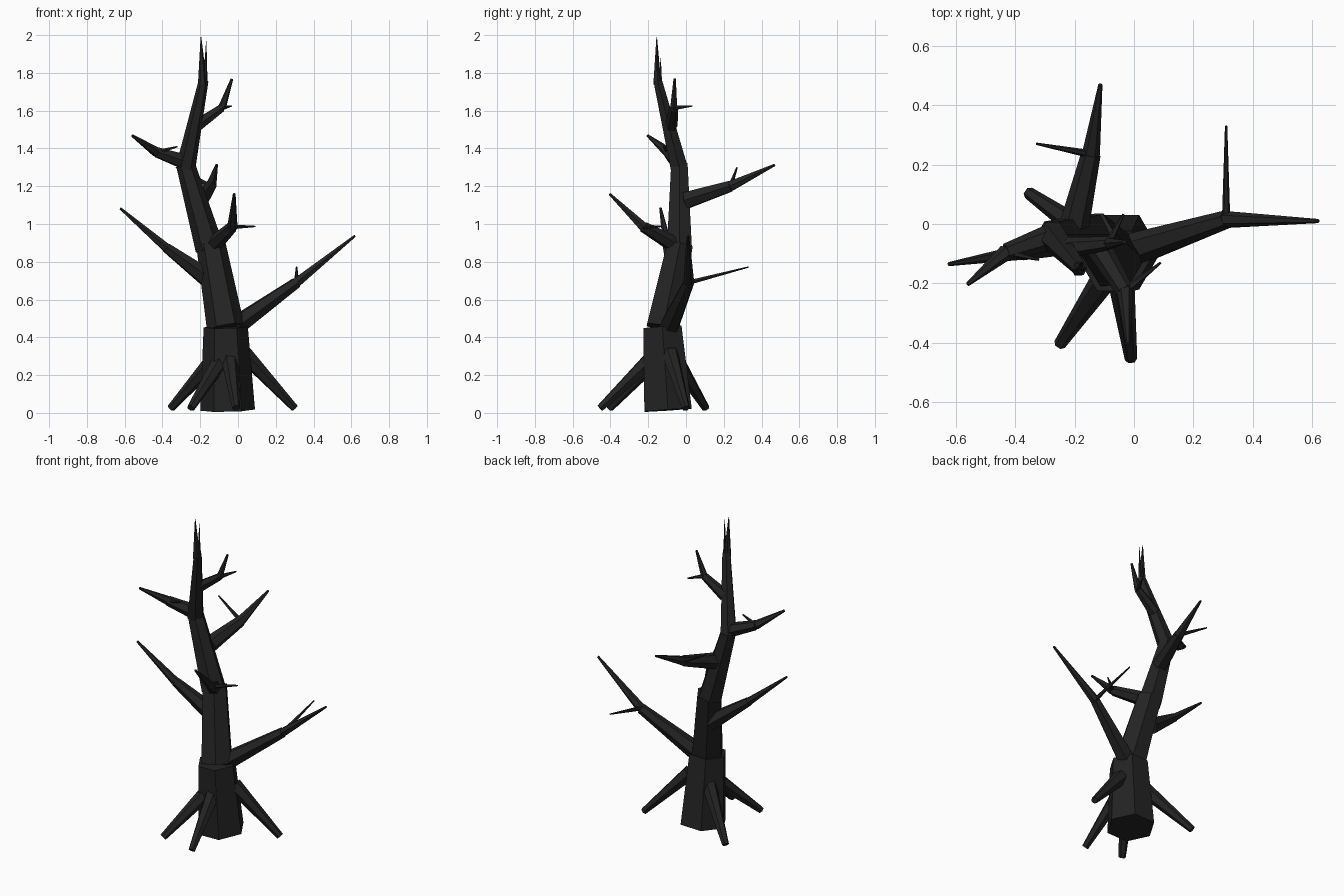
import bpy, bmesh, math
from mathutils import Vector

bark = bpy.data.materials.new("charred bark")
bark.diffuse_color = (0.017, 0.017, 0.017, 1)


def limb(name, a, b, ra, rb, sides=6):
    """Flat-sided tapered cylinder from a to b, ends square to its axis."""
    a, b = Vector(a), Vector(b)
    axis = (b - a).normalized()
    ref = Vector((1, 0, 0)) if abs(axis.z) > 0.9 else axis.cross(Vector((0, 0, 1)))
    u = (ref - axis * ref.dot(axis)).normalized()
    v = axis.cross(u)
    bm = bmesh.new()
    rings = []
    for c, r in ((a, ra), (b, rb)):
        ring = []
        for i in range(sides):
            t = 2 * math.pi * i / sides
            ring.append(bm.verts.new(c + r * (math.cos(t) * u + math.sin(t) * v)))
        rings.append(ring)
    lo, hi = rings
    for i in range(sides):
        j = (i + 1) % sides
        bm.faces.new((lo[i], lo[j], hi[j], hi[i]))
    bm.faces.new(lo[::-1])
    bm.faces.new(hi)
    mesh = bpy.data.meshes.new(name)
    bm.to_mesh(mesh)
    bm.free()
    mesh.materials.append(bark)
    bpy.context.collection.objects.link(bpy.data.objects.new(name, mesh))


def branch(name, start, kink, tip, r0, r1, r2=0.007, twig=None):
    """Two-part branch with an optional thin twig at the kink."""
    limb(name + "_lower", start, kink, r0, r1)
    limb(name + "_upper", kink, tip, r1 * 0.92, r2)
    if twig:
        limb(name + "_twig", kink, twig, 0.014, 0.004)


# Trunk, stacked in leaning sections
limb("trunk_base", (-0.055, -0.095, 0.015), (-0.065, -0.125, 0.455), 0.145, 0.117)
limb("trunk_lower", (-0.065, -0.122, 0.45), (-0.143, -0.032, 0.89), 0.1, 0.078)
limb("trunk_middle", (-0.15, -0.035, 0.87), (-0.278, -0.035, 1.315), 0.076, 0.05)
limb("trunk_upper", (-0.277, -0.037, 1.3), (-0.182, -0.15, 1.76), 0.052, 0.026)

# Splintered top
limb("splinter_main", (-0.188, -0.152, 1.74), (-0.196, -0.155, 1.99), 0.024, 0.002)
limb("splinter_side", (-0.173, -0.15, 1.74), (-0.168, -0.152, 1.97), 0.012, 0.001)
limb("splinter_small", (-0.178, -0.135, 1.74), (-0.18, -0.134, 1.88), 0.01, 0.001)

# Roots
for i, (start, end) in enumerate((
        ((-0.12, -0.06, 0.29), (-0.355, 0.105, 0.025)),
        ((-0.09, -0.17, 0.28), (-0.25, -0.405, 0.025)),
        ((-0.045, -0.18, 0.29), (-0.01, -0.455, 0.025)),
        ((0.03, -0.085, 0.315), (0.3, 0.0, 0.025)))):
    limb(f"root_{i + 1}", start, end, 0.046, 0.021)

# Branches
branch("right_branch", (-0.02, -0.09, 0.455), (0.31, 0.015, 0.69), (0.62, 0.01, 0.938),
       0.056, 0.031, twig=(0.31, 0.33, 0.772))
branch("left_branch", (-0.15, -0.04, 0.705), (-0.38, -0.095, 0.875), (-0.623, -0.135, 1.083),
       0.054, 0.028)
branch("front_branch", (-0.13, -0.06, 0.89), (-0.03, -0.225, 0.985), (-0.02, -0.405, 1.16),
       0.045, 0.03, twig=(0.09, -0.13, 0.987))
branch("back_branch", (-0.2, 0.0, 1.125), (-0.145, 0.235, 1.2), (-0.113, 0.47, 1.313),
       0.05, 0.033, twig=(-0.328, 0.27, 1.3))
branch("upper_left_branch", (-0.27, -0.04, 1.325), (-0.43, -0.095, 1.38), (-0.56, -0.203, 1.468),
       0.045, 0.03, twig=(-0.32, -0.12, 1.41))
branch("upper_right_branch", (-0.22, -0.08, 1.52), (-0.085, -0.065, 1.615), (-0.032, -0.06, 1.768),
       0.036, 0.023, twig=(-0.035, 0.033, 1.625))
